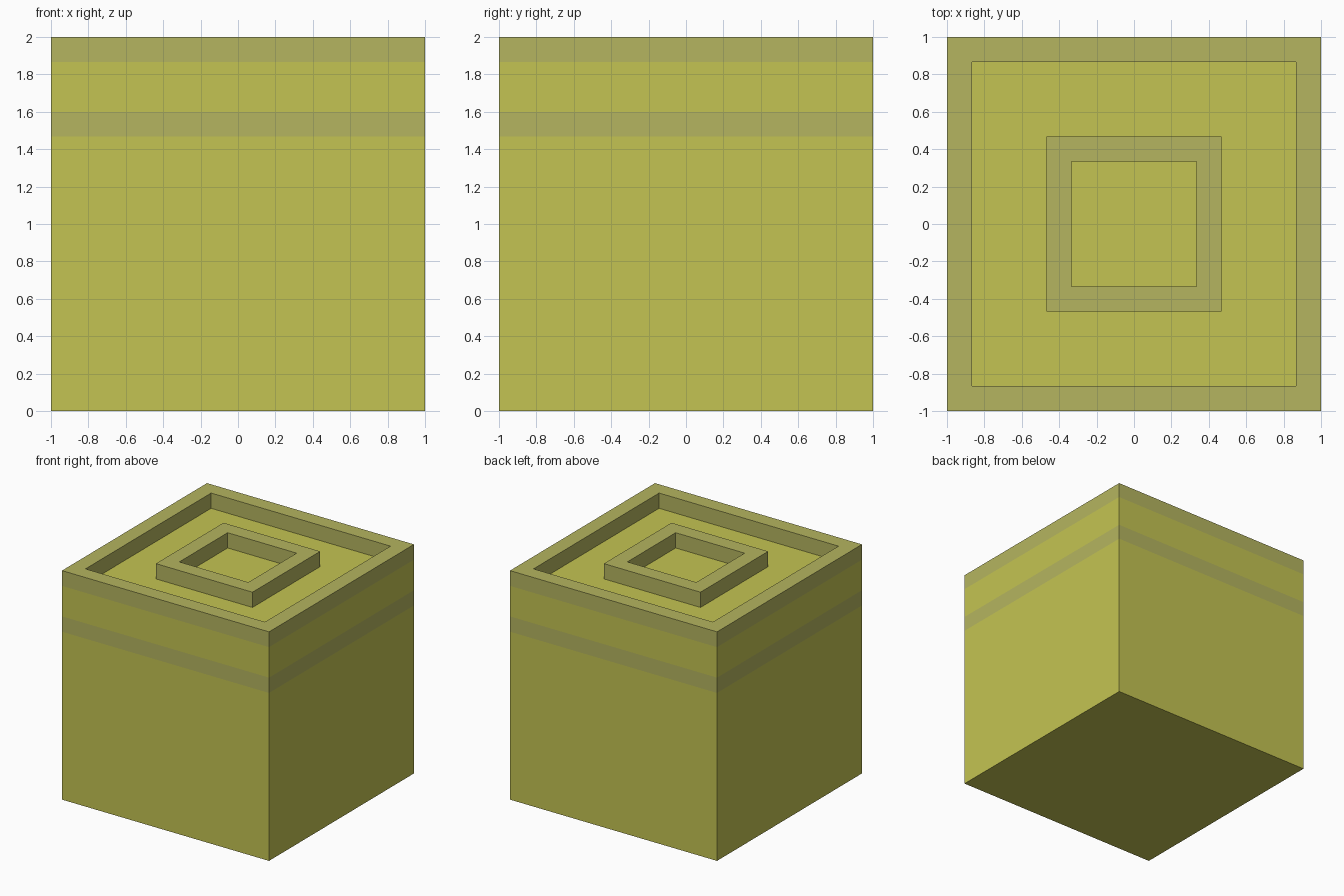
import bpy
import bmesh

cube = bpy.data.objects.get("Cube")
if cube:
    bpy.data.objects.remove(cube, do_unlink=True)


def make_material(name, colour):
    mat = bpy.data.materials.new(name)
    mat.use_nodes = True
    mat.diffuse_color = colour
    mat.node_tree.nodes["Principled BSDF"].inputs["Base Color"].default_value = colour
    return mat


YELLOW, OLIVE = 0, 1
materials = [
    make_material("olive_yellow", (0.55, 0.55, 0.085, 1)),
    make_material("greyed_olive", (0.46, 0.46, 0.115, 1)),
]


def square_profile(name, profile, colours, capped):
    """Sweep (half width, height) points round a square; one colour per band."""
    bm = bmesh.new()
    corners = [(-1, -1), (1, -1), (1, 1), (-1, 1)]
    rings = [[bm.verts.new((x * r, y * r, z)) for x, y in corners] for r, z in profile]
    for low, high, colour in zip(rings, rings[1:], colours):
        for i in range(4):
            j = (i + 1) % 4
            face = bm.faces.new((low[i], low[j], high[j], high[i]))
            face.material_index = colour
    if capped:
        bm.faces.new(rings[0][::-1])
        bm.faces.new(rings[-1])
    mesh = bpy.data.meshes.new(name)
    bm.to_mesh(mesh)
    bm.free()
    for mat in materials:
        mesh.materials.append(mat)
    obj = bpy.data.objects.new(name, mesh)
    bpy.context.collection.objects.link(obj)
    return obj


TOP = 2.0
STEP = TOP / 15        # band height, rim width and recess depth
FLOOR = TOP - STEP

# Box with two painted bands, a rim and a recessed top
square_profile(
    "box",
    [(1, 0), (1, TOP - 4 * STEP), (1, TOP - 3 * STEP), (1, FLOOR),
     (1, TOP), (1 - STEP, TOP), (1 - STEP, FLOOR)],
    [YELLOW, OLIVE, YELLOW, OLIVE, OLIVE, OLIVE],
    capped=True,
)

# Square raised ring standing in the recess
OUTER = 3.5 * STEP
INNER = 2.5 * STEP
square_profile(
    "raised_ring",
    [(OUTER, FLOOR), (OUTER, TOP), (INNER, TOP), (INNER, FLOOR)],
    [OLIVE] * 3,
    capped=False,
)
